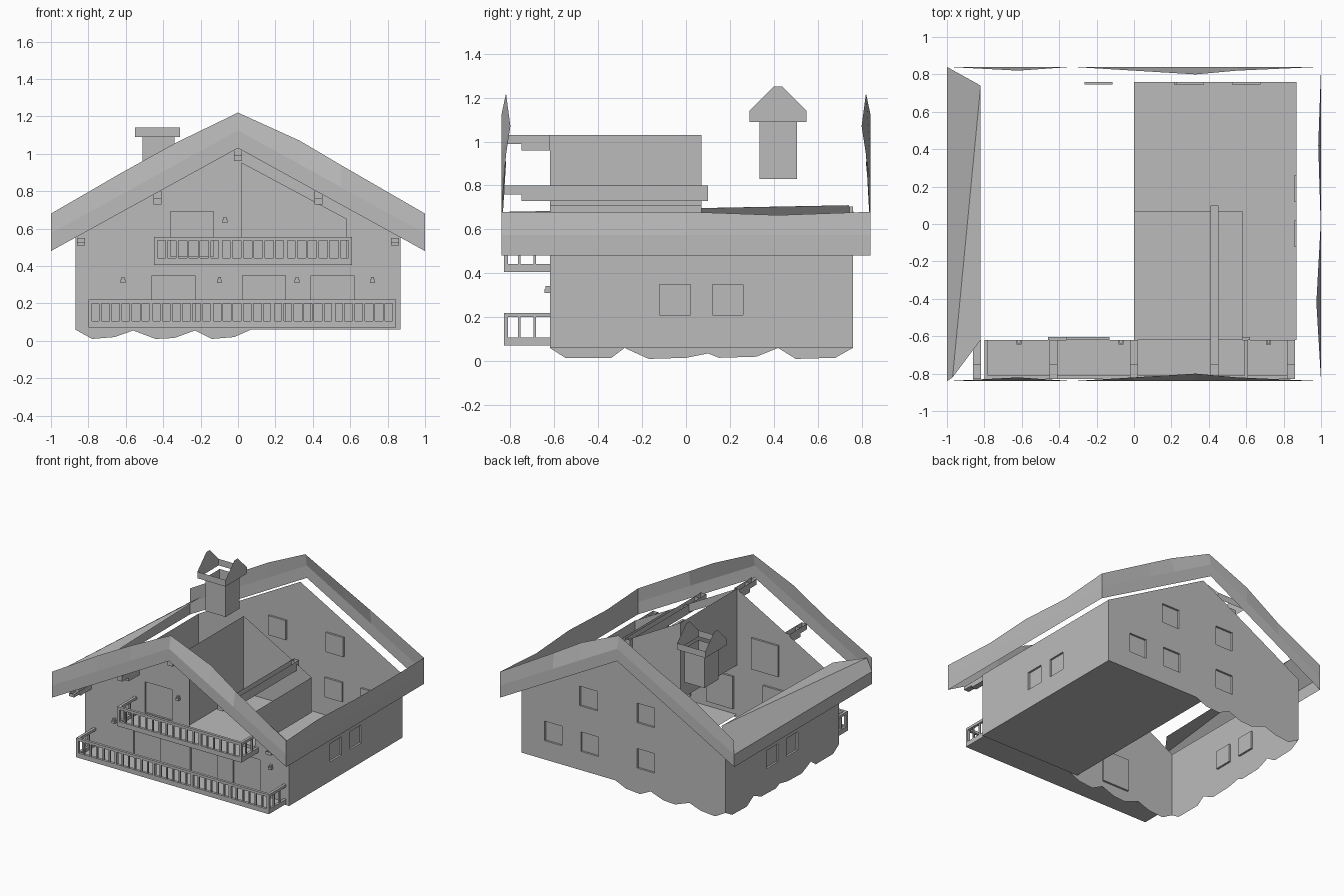
import bpy, bmesh
from mathutils import Vector

cube = bpy.data.objects.get("Cube")
if cube:
    bpy.data.objects.remove(cube, do_unlink=True)

grey = bpy.data.materials.new("plain grey")
grey.use_nodes = True
grey.diffuse_color = (0.5, 0.5, 0.5, 1)
grey.node_tree.nodes["Principled BSDF"].inputs["Base Color"].default_value = (0.5, 0.5, 0.5, 1)

HW, FRONT, BACK, BASE = 0.87, -0.62, 0.76, 0.06
EAVE_Y = 0.84


def slope(x):
    """Height of the underside of the roof at x."""
    return 1.03 - 0.55 * abs(x)


def finish(name, bm):
    mesh = bpy.data.meshes.new(name)
    bm.to_mesh(mesh)
    bm.free()
    mesh.materials.append(grey)
    obj = bpy.data.objects.new(name, mesh)
    bpy.context.collection.objects.link(obj)
    return obj


def face(bm, points):
    return bm.faces.new([bm.verts.new(p) for p in points])


def add_box(bm, x, y, z, open_top=False):
    c = [[bm.verts.new((px, py, pz)) for px, py in
          ((x[0], y[0]), (x[1], y[0]), (x[1], y[1]), (x[0], y[1]))] for pz in z]
    bm.faces.new(c[0][::-1])
    if not open_top:
        bm.faces.new(c[1])
    for i in range(4):
        j = (i + 1) % 4
        bm.faces.new((c[0][i], c[0][j], c[1][j], c[1][i]))


def sheet(name, *polys):
    bm = bmesh.new()
    for p in polys:
        face(bm, p)
    return finish(name, bm)


def rect(u, z, w, h):
    return [(u - w / 2, z - h / 2), (u + w / 2, z - h / 2), (u + w / 2, z + h / 2), (u - w / 2, z + h / 2)]


def wall(name, outline, holes, place, normal, recessed=True):
    """Flat wall with openings, each closed by a slightly recessed panel."""
    bm = bmesh.new()
    loops = []
    for ring in [outline] + holes:
        vs = [bm.verts.new(place(u, z, 0)) for u, z in ring]
        loops.append(vs)
        for i, v in enumerate(vs):
            bm.edges.new((v, vs[(i + 1) % len(vs)]))
    bmesh.ops.triangle_fill(bm, edges=bm.edges[:], use_beauty=True, use_dissolve=False)
    if recessed:
        for vs, ring in zip(loops[1:], holes):
            inner = [bm.verts.new(place(u, z, 0.015)) for u, z in ring]
            bm.faces.new(inner)
            for i in range(4):
                j = (i + 1) % 4
                bm.faces.new((vs[i], vs[j], inner[j], inner[i]))
    bm.normal_update()
    n = Vector(normal)
    for f in bm.faces:
        if abs(f.normal.dot(n)) > 0.9 and f.normal.dot(n) < 0:
            f.normal_flip()
    return finish(name, bm)


# Ragged lower edges where the house meets sloping ground
gable_wave = [(-0.78, 0.01), (-0.66, 0.02), (-0.56, 0.055), (-0.44, 0.01), (-0.34, 0.015),
              (-0.23, 0.055), (-0.14, 0.01), (-0.02, 0.02), (0.07, BASE)]
side_wave = [(-0.55, 0.015), (-0.34, 0.015), (-0.28, BASE), (-0.17, 0.01), (0, 0.015), (0.1, 0.035),
             (0.15, 0.015), (0.32, 0.02), (0.42, BASE), (0.5, 0.01), (0.68, 0.015)]
gable = [(-HW, BASE)] + gable_wave + [(HW, BASE), (HW, slope(HW)), (0, slope(0)), (-HW, slope(HW))]

# Gable walls
doors = [rect(x, 0.225, 0.23, 0.25) for x in (-0.345, 0.14, 0.505)] + [rect(-0.245, 0.57, 0.23, 0.24)]
front_wall = wall("front_wall", gable, doors, lambda u, z, d: (u, FRONT + d, z), (0, -1, 0))
back_windows = [rect(x, z, 0.15, 0.15) for x, z in
                ((0.3, 0.63), (-0.19, 0.63), (0.6, 0.28), (0.29, 0.28), (-0.19, 0.28))]
wall("back_wall", gable, back_windows, lambda u, z, d: (u, BACK - d, z), (0, 1, 0))

# Loggia opening: rebuild the front wall with the recess left open
bpy.data.objects.remove(front_wall, do_unlink=True)
loggia = [(0.02, 0.44), (0.58, 0.44), (0.58, 0.65), (0.02, 0.95)]
front_wall = wall("front_wall", gable, doors + [loggia], lambda u, z, d: (u, FRONT + d, z), (0, -1, 0))
bm = bmesh.new()
bm.from_mesh(front_wall.data)
inside = [f for f in bm.faces if f.calc_center_median().y > FRONT + 0.001
          and f.calc_center_median().x > 0.015 and f.calc_center_median().z > 0.4]
bmesh.ops.delete(bm, geom=inside, context='FACES')
bm.to_mesh(front_wall.data)
bm.free()

# Side walls
side_windows = [rect(y, 0.28, 0.14, 0.14) for y in (-0.05, 0.19)]
top = [(BACK, slope(HW)), (FRONT, slope(HW))]
wall("left_wall", [(FRONT, BASE), (BACK, BASE)] + top, side_windows,
     lambda u, z, d: (HW - d, u, z), (1, 0, 0))
wall("right_wall", [(FRONT, BASE)] + side_wave + [(BACK, BASE)] + top, side_windows,
     lambda u, z, d: (d - HW, u, z), (-1, 0, 0))

# Ground floor under the left half, and the recessed loggia room
sheet("ground_floor", [(0, FRONT, BASE), (HW, FRONT, BASE), (HW, BACK, BASE), (0, BACK, BASE)])
LX, LY, LZ = 0.58, 0.07, 0.44
sheet("loggia_floor", [(0, FRONT, LZ), (LX, FRONT, LZ), (LX, LY, LZ), (0, LY, LZ)])
sheet("loggia_walls",
      [(0, FRONT, LZ), (0, LY, LZ), (0, LY, slope(0)), (0, FRONT, slope(0))],
      [(0, LY, LZ), (LX, LY, LZ), (LX, LY, slope(LX)), (0, LY, slope(0))],
      [(LX, LY, LZ), (LX, FRONT, LZ), (LX, FRONT, slope(LX)), (LX, LY, slope(LX))])

# Roof edge: lower board and leaning, uneven upper edge (x, z, inset)
crest = [(-1, 0.68, 0), (-0.62, 0.9, 0.02), (-0.33, 1.06, 0), (0, 1.22, 0.02),
         (0.33, 1.07, 0.04), (0.55, 0.94, 0.02), (1, 0.68, 0)]
for name, s in (("front", -1), ("back", 1)):
    lower, upper = bmesh.new(), bmesh.new()
    for a, b in zip(crest, crest[1:]):
        pts = [[(x, s * EAVE_Y, slope(x)), (x, s * EAVE_Y, slope(x) + 0.095),
                (x, s * (EAVE_Y - inset), z)] for x, z, inset in (a, b)]
        for bm, k in ((lower, 0), (upper, 1)):
            quad = [pts[0][k], pts[1][k], pts[1][k + 1], pts[0][k + 1]]
            face(bm, quad if s < 0 else quad[::-1])
    finish(name + "_gable_board", lower)
    finish(name + "_roof_edge", upper)

for name, s in (("right", -1), ("left", 1)):
    low = [(s, -s * EAVE_Y, 0.48), (s, s * EAVE_Y, 0.48), (s, s * EAVE_Y, 0.575), (s, -s * EAVE_Y, 0.575)]
    sheet(name + "_eave_board", low)
sheet("left_roof_edge",
      [(1, -EAVE_Y, 0.575), (1, 0, 0.575), (0.998, 0, 0.68), (0.975, -0.42, 0.68), (1, -EAVE_Y, 0.68)],
      [(1, 0, 0.575), (1, EAVE_Y, 0.575), (1, EAVE_Y, 0.68), (0.985, 0.42, 0.665), (0.998, 0, 0.68)])
sheet("right_roof_edge",
      [(-1, EAVE_Y, 0.575), (-1, -EAVE_Y, 0.575), (-0.97, -0.82, 0.68), (-0.82, BACK - 0.02, 0.71)],
      [(-0.97, -0.82, 0.68), (-0.82, FRONT, 0.68), (-0.82, BACK - 0.02, 0.71)])

# Purlins carrying the front overhang, with stepped ends
for name, x, z, h, y_end in (("ridge", 0, 1.03, 0.07, FRONT), ("right_middle", -0.43, 0.8, 0.07, FRONT),
                             ("left_middle", 0.43, 0.8, 0.07, 0.1), ("right_eave", -0.84, 0.55, 0.04, FRONT),
                             ("left_eave", 0.84, 0.55, 0.04, FRONT)):
    bm = bmesh.new()
    add_box(bm, (x - 0.022, x + 0.022), (-0.75, y_end), (z - h, z), True)
    add_box(bm, (x - 0.022, x + 0.022), (-0.83, -0.75), (z - h * 0.6, z), True)
    finish(name + "_purlin", bm)


# Balconies: deck, base rail, hand rail and grouped balusters on three sides
def balcony(name, x0, x1, z, groups):
    y0, t = -0.83, 0.02
    bm = bmesh.new()
    add_box(bm, (x0, x1), (y0, FRONT), (z, z + 0.012))
    finish(name + "_deck", bm)
    rails, posts = bmesh.new(), bmesh.new()
    for za, zb in ((z, z + 0.037), (z + 0.13, z + 0.15)):
        add_box(rails, (x0, x1), (y0, y0 + t), (za, zb))
        for x in (x0, x1 - t):
            add_box(rails, (x, x + t), (y0 + t, FRONT), (za, zb))
    span = (x1 - x0 - t) / groups
    for g in range(groups + 1):
        gx = x0 + g * span
        add_box(posts, (gx, gx + t), (y0, y0 + t), (z + 0.037, z + 0.13))
        for i in range(1, 6) if g < groups else ():
            px = gx + t / 2 + i * span / 6
            add_box(posts, (px - 0.006, px + 0.006), (y0 + 0.004, y0 + 0.016), (z + 0.037, z + 0.13))
    for x in (x0, x1 - t):
        for y in (-0.765, -0.695):
            add_box(posts, (x + 0.004, x + 0.016), (y, y + 0.012), (z + 0.037, z + 0.13))
    finish(name + "_rails", rails)
    finish(name + "_balusters", posts)


balcony("lower_balcony", -0.8, 0.845, 0.07, 5)
balcony("upper_balcony", -0.45, 0.61, 0.405, 3)

# Wall lamps
bm = bmesh.new()
for x, z in ((-0.615, 0.31), (-0.1, 0.31), (0.315, 0.31), (0.72, 0.31), (-0.07, 0.63)):
    add_box(bm, (x - 0.013, x + 0.013), (-0.645, FRONT), (z, z + 0.018))
    add_box(bm, (x - 0.008, x + 0.008), (-0.64, FRONT), (z + 0.018, z + 0.032))
finish("wall_lamps", bm)

# Chimney: open shaft with a hollow cap and two gabled end plates
bm = bmesh.new()
add_box(bm, (-0.51, -0.34), (0.335, 0.505), (0.83, 1.09), True)
bm.faces.ensure_lookup_table()
bmesh.ops.delete(bm, geom=[bm.faces[0]], context='FACES_ONLY')
finish("chimney_shaft", bm)
cx0, cx1, cy0, cy1 = -0.55, -0.31, 0.29, 0.55
plate = [(cy0, 1.09), (cy1, 1.09), (cy1, 1.14), (0.44, 1.25), (0.4, 1.25), (cy0, 1.14)]
sheet("chimney_cap",
      [(cx1, y, z) for y, z in plate],
      [(cx0, y, z) for y, z in plate[::-1]],
      [(cx0, cy0, 1.09), (cx1, cy0, 1.09), (cx1, cy0, 1.14), (cx0, cy0, 1.14)],
      [(cx1, cy1, 1.09), (cx0, cy1, 1.09), (cx0, cy1, 1.14), (cx1, cy1, 1.14)])
